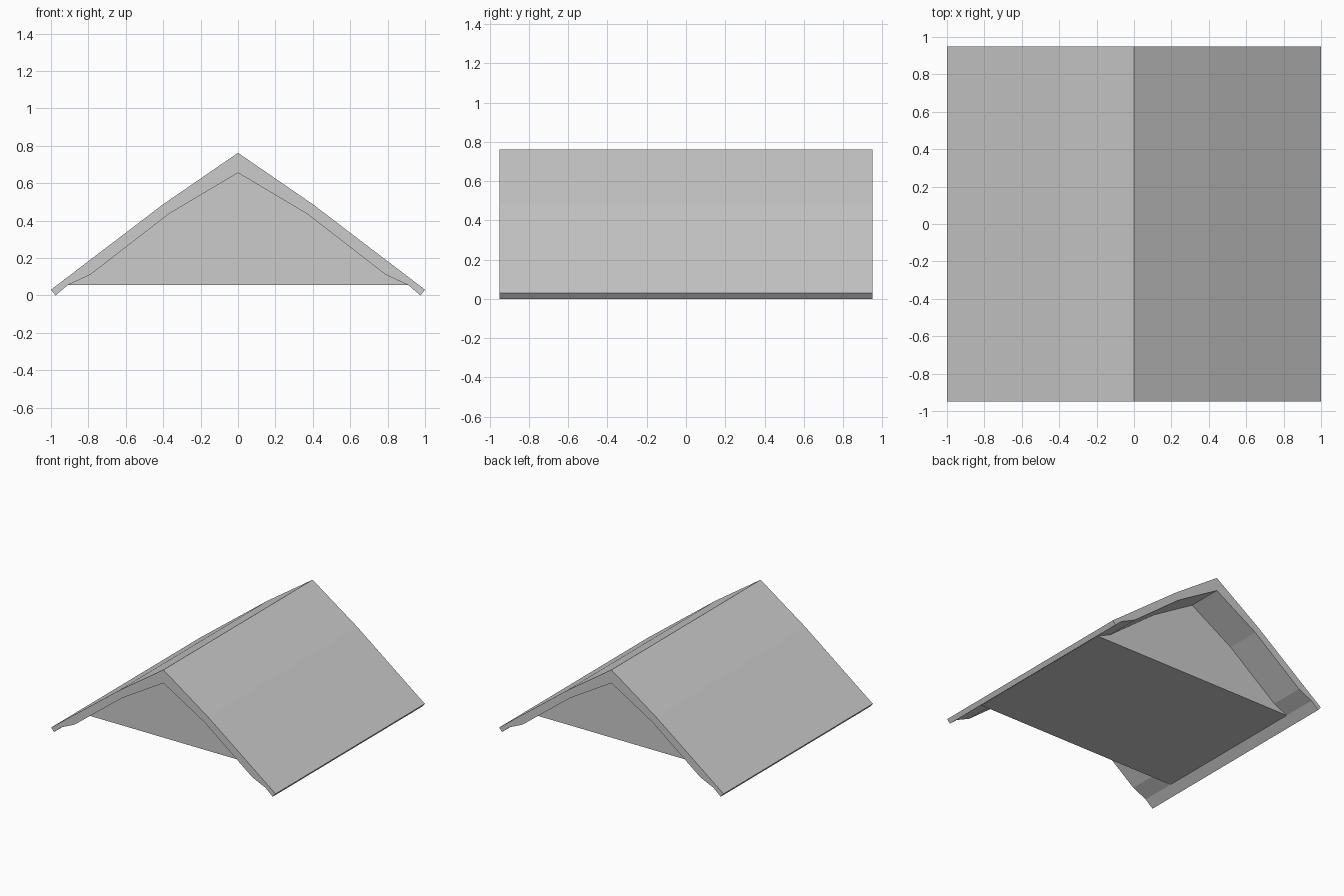
import bpy
import bmesh

if "Cube" in bpy.data.objects:
    bpy.data.objects.remove(bpy.data.objects["Cube"])


def mirrored(half):
    """Complete a left-to-centre profile with its mirror image."""
    return half + [(-x, z) for x, z in reversed(half) if x != 0]


def extrude_profile(name, profile, half_depth):
    """Make a solid prism from an x-z profile, centred on y = 0."""
    bm = bmesh.new()
    face = bm.faces.new([bm.verts.new((x, -half_depth, z)) for x, z in profile])
    res = bmesh.ops.extrude_face_region(bm, geom=[face], use_keep_orig=True)
    verts = [g for g in res["geom"] if isinstance(g, bmesh.types.BMVert)]
    bmesh.ops.translate(bm, verts=verts, vec=(0, 2 * half_depth, 0))
    bmesh.ops.recalc_face_normals(bm, faces=bm.faces)
    mesh = bpy.data.meshes.new(name)
    bm.to_mesh(mesh)
    bm.free()
    obj = bpy.data.objects.new(name, mesh)
    bpy.context.collection.objects.link(obj)
    return obj


outer = [(-1.0, 0.03), (-0.4, 0.487), (0, 0.762)]
inner = [(-0.91, 0.055), (-0.79, 0.11), (-0.37, 0.435), (0, 0.655)]

# Roof shell: slightly bent slopes with thick overhanging eaves
underside = mirrored([(-0.975, 0.0)] + inner)
extrude_profile("roof_shell", mirrored(outer) + underside[::-1], 0.95)

# Gable block: recessed solid filling the space under the roof
extrude_profile("gable_block", mirrored(inner), 0.667)
